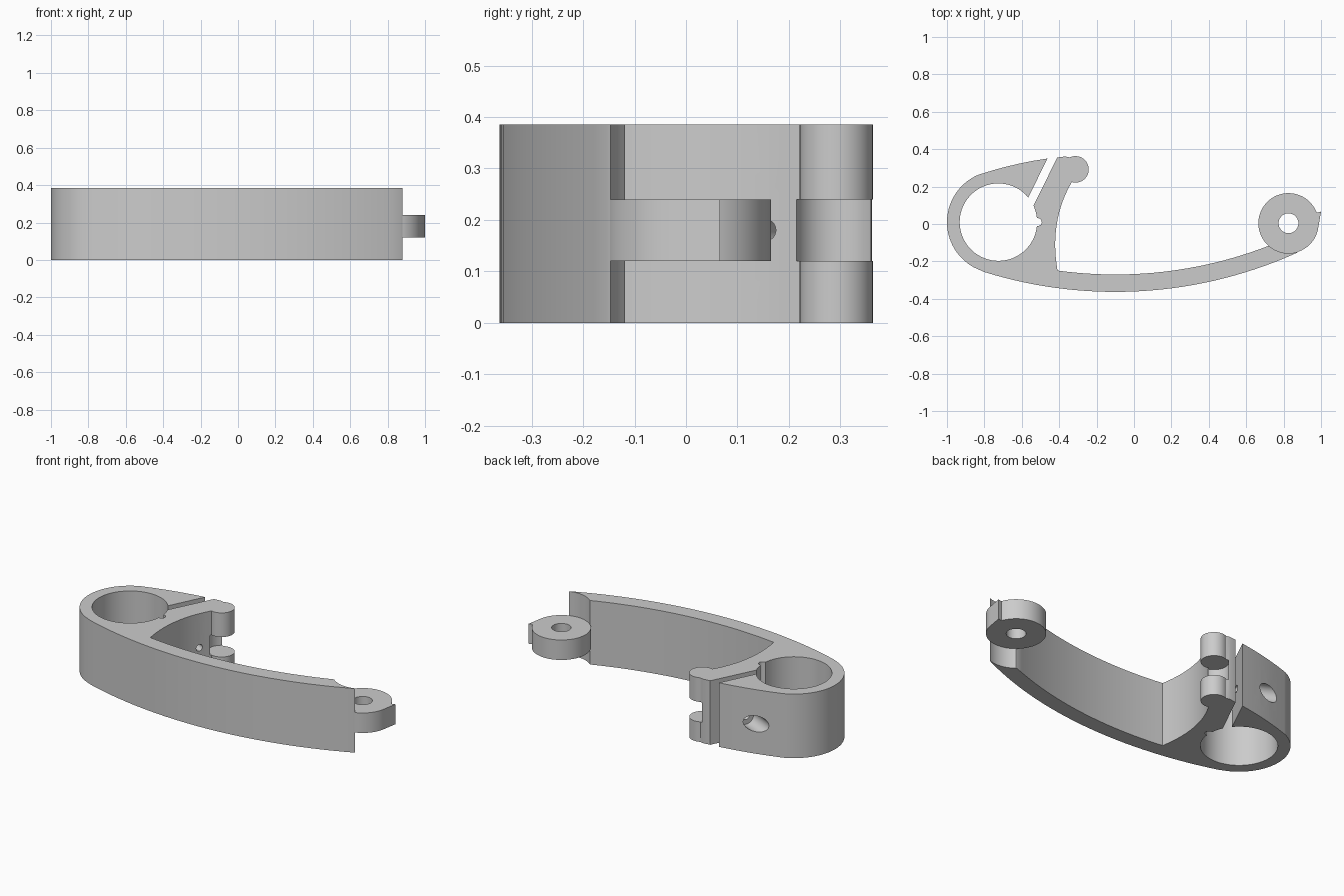
import bpy, bmesh
from math import radians, cos, sin, sqrt
from mathutils import Vector

if "Cube" in bpy.data.objects:
    bpy.data.objects.remove(bpy.data.objects["Cube"])

H = 0.385                    # full height
Z1, Z2 = 0.12, 0.24          # middle band used by the hinge eye and hook gap
BORE, EYE, HOOK = (-0.725, 0.01), (0.826, 0.004), (-0.313, 0.292)

grey = bpy.data.materials.new("light_grey")
grey.diffuse_color = (0.6, 0.6, 0.6, 1)
grey.use_nodes = True
grey.node_tree.nodes["Principled BSDF"].inputs["Base Color"].default_value = grey.diffuse_color


def arc(c, r, a0, a1, n):
    return [(c[0] + r * cos(radians(a0 + (a1 - a0) * i / n)),
             c[1] + r * sin(radians(a0 + (a1 - a0) * i / n))) for i in range(n + 1)]


def bow(r, x0, x1, n):
    """Long shallow arc of the lever arm."""
    xs = [x0 + (x1 - x0) * i / n for i in range(n + 1)]
    return [(x, 1.997 - sqrt(r * r - (x + 0.1) ** 2)) for x in xs]


def bezier(a, b, c, n):
    return [tuple((1 - t) ** 2 * p + 2 * t * (1 - t) * q + t * t * s for p, q, s in zip(a, b, c))
            for t in (i / n for i in range(n + 1))]


def prism(name, pts, z0, z1):
    bm = bmesh.new()
    face = bm.faces.new([bm.verts.new((x, y, z0)) for x, y in pts])
    ext = bmesh.ops.extrude_face_region(bm, geom=[face])
    top = [v for v in ext["geom"] if isinstance(v, bmesh.types.BMVert)]
    bmesh.ops.translate(bm, verts=top, vec=(0, 0, z1 - z0))
    bmesh.ops.recalc_face_normals(bm, faces=bm.faces)
    me = bpy.data.meshes.new(name)
    bm.to_mesh(me)
    bm.free()
    me.materials.append(grey)
    ob = bpy.data.objects.new(name, me)
    bpy.context.collection.objects.link(ob)
    return ob


def rod(name, a, b, r):
    a, b = Vector(a), Vector(b)
    bpy.ops.mesh.primitive_cylinder_add(vertices=40, radius=r, depth=(b - a).length, location=(a + b) / 2)
    ob = bpy.context.object
    ob.name = name
    ob.rotation_euler = (b - a).to_track_quat('Z', 'Y').to_euler()
    ob.data.materials.append(grey)
    return ob


def cut(target, cutter):
    mod = target.modifiers.new("cut", 'BOOLEAN')
    mod.operation, mod.solver, mod.object = 'DIFFERENCE', 'EXACT', cutter
    bpy.context.view_layer.update()
    bpy.context.view_layer.objects.active = target
    bpy.ops.object.modifier_apply(modifier=mod.name)
    bpy.data.objects.remove(cutter)


def smooth(ob):
    bpy.ops.object.select_all(action='DESELECT')
    ob.select_set(True)
    bpy.context.view_layer.objects.active = ob
    bpy.ops.object.shade_smooth_by_angle(angle=radians(25))


# Clamp, lever arm and hook as one outline
outline = bezier((-0.463, 0.35), (-0.65, 0.323), (-0.826, 0.265), 5)
outline += arc(BORE, 0.275, 113, 242, 30)
outline += bow(2.36, -0.80, 0.87, 30)
outline += arc(EYE, 0.160, -70, -130, 12)
outline += bow(2.267, 0.715, -0.409, 24)
outline += bezier((-0.409, -0.247), (-0.4545, 0.0125), (-0.334, 0.222), 14)[1:-1]
outline += arc(HOOK, 0.071, -106, 116, 28)
outline += [(-0.366, 0.361), (-0.41, 0.356)]
# slot side, bore with its small relief notch, back to the slot
outline += [(-0.537, 0.099)]
outline += arc(BORE, 0.207, 23, 6, 3)
outline += arc((-0.514, 0.01), 0.021, 80, -80, 8)
outline += arc(BORE, 0.207, -6, -320.6, 60)
body = prism("clamp_lever_body", outline, 0, H)

# Gap splitting the hook into two knuckles
gap = arc(HOOK, 0.081, 0, 360, 40)[:-1]
cut(body, prism("hook_gap_cutter", gap, Z1, Z2))

# Screw hole across the slot, with a wide seat on the outside
zc = 0.18
cut(body, rod("screw_hole_cutter", (-0.72, 0.325, zc), (-0.32, 0.134, zc), 0.02))
cut(body, rod("screw_seat_cutter", (-0.80, 0.363, zc), (-0.58, 0.258, zc), 0.048))
smooth(body)

# Hinge eye with a small latch spur
eye_pts = arc(EYE, 0.161, 20, 353, 64)
eye_pts += [(1.0, 0.066), (0.973, 0.06)]
eye = prism("hinge_eye", eye_pts, Z1, Z2)
cut(eye, rod("eye_hole_cutter", (*EYE, 0), (*EYE, H), 0.053))
smooth(eye)
